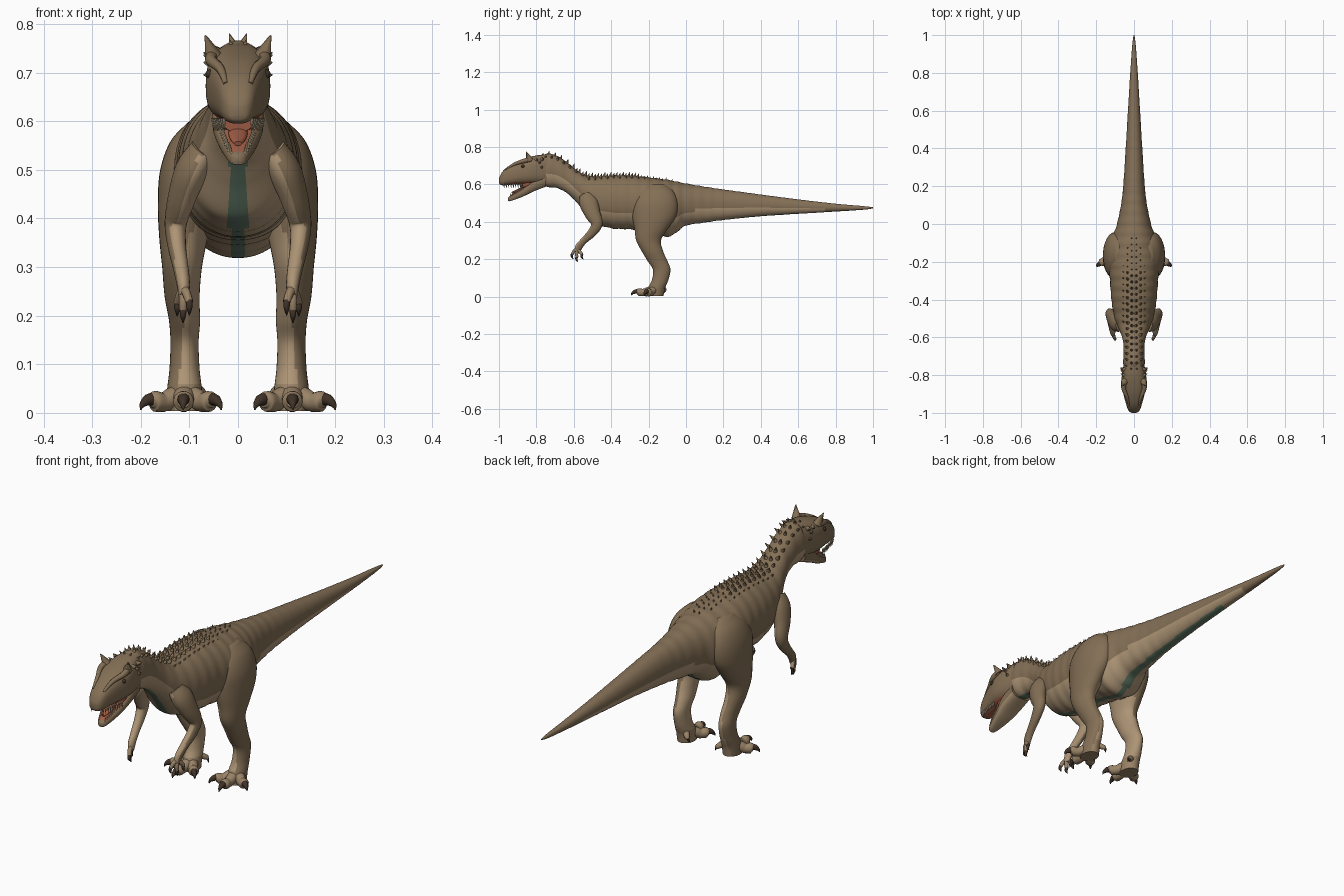
import bpy, bmesh, math
from mathutils import Vector

cube = bpy.data.objects.get("Cube")
if cube:
    bpy.data.objects.remove(cube, do_unlink=True)


def material(name, rgb):
    m = bpy.data.materials.new(name)
    m.use_nodes = True
    m.diffuse_color = (*rgb, 1)
    bsdf = m.node_tree.nodes["Principled BSDF"]
    bsdf.inputs["Base Color"].default_value = (*rgb, 1)
    bsdf.inputs["Roughness"].default_value = 0.8
    return m


BROWN, TAN, TEAL, RED, DARK, IVORY, MID = range(7)
MATS = [material("brown hide", (.23, .16, .092)), material("tan underside", (.42, .30, .18)),
        material("teal belly stripe", (.12, .19, .13)), material("red mouth", (.36, .11, .06)),
        material("dark claw", (.05, .032, .021)), material("ivory tooth", (.55, .44, .28)),
        material("dusty foot", (.32, .225, .135))]


def spline(pts, steps):
    """Smooth curve through tuples of any length."""
    out, last = [], len(pts) - 1
    for i in range(last):
        quad = zip(pts[max(i - 1, 0)], pts[i], pts[i + 1], pts[min(i + 2, last)])
        quad = list(quad)
        for k in range(steps):
            t = k / steps
            out.append([.5 * (2 * b + (c - a) * t + (2 * a - 5 * b + 4 * c - d) * t * t
                              + (3 * b - a - 3 * c + d) * t ** 3) for a, b, c, d in quad])
    return out + [list(pts[-1])]


def tube(bm, pts, sides=16, steps=6, axis=None, power=1, mat=0, ripple=0):
    """Loft through (x, y, z, side radius, other radius) stations."""
    pts = spline(pts, steps)
    rings = []
    for i, (x, y, z, ra, rb) in enumerate(pts):
        ahead, behind = pts[min(i + 1, len(pts) - 1)], pts[max(i - 1, 0)]
        t = Vector(axis) if axis else (Vector(ahead[:3]) - Vector(behind[:3])).normalized()
        side = Vector((1, 0, 0))
        side = (side - t * side.dot(t)).normalized()
        up = side.cross(t)
        swell = 1 + ripple * math.sin(y * 110)
        ring = []
        for k in range(sides):
            a = math.tau * k / sides
            c, s = math.cos(a), math.sin(a)
            c, s = (math.copysign(abs(v) ** power, v) for v in (c, s))
            ring.append(bm.verts.new(Vector((x, y, z)) + (side * c * ra + up * s * rb) * swell))
        rings.append(ring)
    faces = [bm.faces.new((r[k], r[(k + 1) % sides], q[(k + 1) % sides], q[k]))
             for r, q in zip(rings, rings[1:]) for k in range(sides)]
    faces += [bm.faces.new(rings[0]), bm.faces.new(rings[-1])]
    for f in faces:
        f.material_index = mat


def spike(bm, base, tip, r, mat=0, sides=7):
    base, tip = Vector(base), Vector(tip)
    d = tip - base
    mtx = d.to_track_quat('Z', 'Y').to_matrix().to_4x4()
    mtx.translation = (base + tip) / 2
    res = bmesh.ops.create_cone(bm, cap_ends=True, segments=sides, radius1=r, radius2=r * .1,
                                depth=d.length, matrix=mtx)
    for f in {f for v in res["verts"] for f in v.link_faces}:
        f.material_index = mat


def finish(name, bm, rule=None, mirror=False):
    bmesh.ops.recalc_face_normals(bm, faces=bm.faces)
    bm.normal_update()
    for f in bm.faces:
        f.smooth = True
        if rule:
            f.material_index = rule(f.calc_center_median(), f.normal)
    me = bpy.data.meshes.new(name)
    bm.to_mesh(me)
    bm.free()
    for m in MATS:
        me.materials.append(m)
    ob = bpy.data.objects.new(name, me)
    bpy.context.collection.objects.link(ob)
    if mirror:
        ob.modifiers.new("mirror", 'MIRROR')
    bpy.ops.object.select_all(action='DESELECT')
    ob.select_set(True)
    bpy.context.view_layer.objects.active = ob
    bpy.ops.object.shade_smooth_by_angle(angle=math.radians(50))


def at(prof, y):
    """Top, bottom and half width of a profile at y."""
    prof = sorted(prof)
    for a, b in zip(prof, prof[1:]):
        if a[0] <= y <= b[0]:
            t = (y - a[0]) / (b[0] - a[0])
            return [p + (q - p) * t for p, q in zip(a[1:], b[1:])]


def stations(prof):
    return [(0, y, (t + b) / 2, w, (t - b) / 2) for y, t, b, w in prof]


# Neck, trunk and tail: y, top, bottom, half width
BODY = [(-.80, .74, .60, .05), (-.74, .765, .587, .057), (-.68, .748, .578, .055),
        (-.62, .705, .54, .058), (-.56, .66, .475, .078), (-.5, .643, .40, .102),
        (-.4, .648, .366, .12), (-.3, .648, .36, .127), (-.2, .638, .345, .135),
        (-.1, .625, .32, .125), (-.05, .615, .345, .108), (0, .605, .38, .09),
        (.1, .588, .396, .069), (.2, .573, .41, .057), (.4, .546, .43, .044),
        (.6, .52, .443, .032), (.8, .497, .455, .02), (.95, .484, .465, .009), (1, .478, .472, .002)]


def body_rule(c, n):
    top, bot, w = at(BODY, c.y)
    t = (2 * c.z - top - bot) / (top - bot)
    if abs(c.x) < .018 and n.z < -.3 and c.y < .6:
        return TEAL
    return TAN if t < (-.42 if -.5 < c.y < .05 else -.22) and c.y < .75 else BROWN


bm = bmesh.new()
tube(bm, stations(BODY), 64, 10, (0, 1, 0), .95, ripple=.01)
finish("body", bm, body_rule)

# Skull and lower jaw, red inside the mouth
SKULL = [(-.74, .762, .60, .054), (-.80, .755, .60, .064), (-.85, .742, .60, .066),
         (-.90, .724, .60, .056), (-.95, .697, .597, .043), (-.98, .67, .595, .033),
         (-.995, .645, .60, .022), (-1, .632, .61, .01)]
JAW = [(-.75, .66, .588, .052), (-.82, .622, .56, .052), (-.87, .582, .536, .041),
       (-.92, .552, .517, .027), (-.945, .535, .51, .016), (-.952, .528, .514, .006)]
bm = bmesh.new()
tube(bm, stations(SKULL), 32, 5, (0, 1, 0), .72)
finish("skull", bm, lambda c, n: RED if n.z < -.7 and -.98 < c.y < -.8 else BROWN)
bm = bmesh.new()
tube(bm, stations(JAW), 32, 5, (0, 1, 0), .72)
finish("lower_jaw", bm, lambda c, n: RED if n.z > .6 and c.y > -.94 else
       TAN if n.z < -.4 else BROWN)
bm = bmesh.new()
tube(bm, [(0, -.80, .61, .045, .03), (0, -.85, .60, .042, .022), (0, -.885, .595, .03, .018)], mat=RED)
tube(bm, [(0, -.86, .585, .02, .01), (0, -.90, .567, .018, .008), (0, -.932, .554, .008, .005)], mat=RED)
finish("tongue_and_cheeks", bm)

# Teeth along both jaws
bm = bmesh.new()
for i in range(9):
    y = -.875 - .0125 * i
    w = at(SKULL, y)[2] * .84
    spike(bm, (w, y, .606), (w * .95, y + .004, .58), .0045, IVORY)
    y = -.872 - .0085 * i
    top, bot, w = at(JAW, y)
    spike(bm, (w * .84, y, top - .006), (w * .84, y + .003, top + .014), .0038, IVORY)
finish("teeth", bm, mirror=True)

# Brow horns, snout ridges and cheek knobs
bm = bmesh.new()
spike(bm, (.05, -.835, .73), (.067, -.855, .776), .02)
tube(bm, [(.052, -.83, .735, .014, .014), (.055, -.87, .725, .012, .012),
          (.036, -.92, .707, .009, .009), (.025, -.965, .677, .005, .005)], 10)
for y, z in ((-.77, .735), (-.785, .715), (-.80, .73), (-.775, .69)):
    spike(bm, (.05, y, z), (.071, y + .008, z + .006), .011)
finish("brow_horns", bm, mirror=True)

# Eyes and nostrils
bm = bmesh.new()
for (x, y, z), r in (((.058, -.872, .697), .009), ((.029, -.975, .648), .005)):
    res = bmesh.ops.create_uvsphere(bm, u_segments=12, v_segments=8, radius=r)
    bmesh.ops.translate(bm, verts=res["verts"], vec=(x, y, z))
finish("eyes_and_nostrils", bm, lambda c, n: DARK, mirror=True)

# Bony studs in rows down the neck and back
bm = bmesh.new()
for offset, first, count, size in ((.012, -.77, 22, .019), (.034, -.755, 20, .02), (.055, -.52, 10, .012)):
    for i in range(count):
        y = first + .033 * i
        top, bot, w = at(BODY, y)
        x = min(offset, w * .8)
        half = (top - bot) / 2
        z = (top + bot) / 2 + half * math.sqrt(1 - (x / w) ** 2)
        n = Vector((x / w ** 2, 0, (z - (top + bot) / 2) / half ** 2)).normalized()
        s = size * (1 if y < -.25 else .55)
        p = Vector((x, y, z))
        spike(bm, p - n * .006, p + n * s + Vector((0, s * .4, 0)), s * .5)
finish("back_studs", bm, mirror=True)

# Hind legs
bm = bmesh.new()
tube(bm, [(.07, -.16, .60, .03, .05), (.088, -.16, .56, .05, .095), (.1, -.165, .5, .06, .12),
          (.105, -.17, .43, .06, .117), (.112, -.187, .36, .05, .088), (.115, -.2, .30, .041, .066),
          (.115, -.178, .24, .036, .057), (.11, -.152, .19, .032, .053), (.11, -.13, .145, .029, .047),
          (.11, -.138, .09, .031, .044), (.11, -.158, .045, .036, .046), (.11, -.165, .004, .036, .045)],
     32, 6, (0, 0, 1))
finish("hind_legs", bm, lambda c, n: BROWN if n.x + (c.z - .22) * 3 > 0 else
       TAN if c.z > .06 else MID, mirror=True)

# Toes with hooked claws
bm = bmesh.new()
for dx, dy in ((-.052, -.058), (.002, -.088), (.062, -.04)):
    p = lambda k, z, r: (.11 + dx * k, -.165 + dy * k, z, r, r)
    tube(bm, [p(0, .034, .03), p(.4, .03, .023), p(.7, .022, .02), p(1, .024, .021), p(1.12, .022, .012)],
         14, mat=MID)
    tube(bm, [p(1, .028, .013), p(1.2, .027, .012), p(1.38, .018, .007), p(1.46, .006, .001)], 10, mat=DARK)
tube(bm, [(.09, -.13, .05, .014, .014), (.075, -.115, .04, .011, .011), (.068, -.112, .034, .007, .007)], 10, mat=MID)
spike(bm, (.069, -.112, .035), (.06, -.115, .018), .007, DARK)
finish("toes", bm, mirror=True)

# Arms
bm = bmesh.new()
tube(bm, [(.07, -.53, .54, .03, .04), (.095, -.52, .5, .034, .05), (.115, -.5, .445, .029, .042),
          (.128, -.477, .39, .023, .031), (.126, -.5, .345, .019, .024), (.118, -.545, .30, .016, .018),
          (.113, -.572, .268, .014, .019), (.111, -.58, .242, .011, .016)], 20)
finish("arms", bm, lambda c, n: BROWN if n.x - n.z * .3 + n.y * .5 + (c.z - .4) * 4 > 0 else TAN, mirror=True)

# Fingers with claws
bm = bmesh.new()
for x, y, z in ((.1, -.608, .228), (.113, -.583, .212), (.125, -.555, .226)):
    tube(bm, [(.112, -.578, .256, .01, .01), ((x + .112) / 2, (y - .586) / 2, z + .018, .009, .009),
              (x, y, z, .008, .008)], 10, mat=MID)
    tube(bm, [(x, y, z + .004, .007, .007), (x, y - .003, z - .012, .006, .006),
              (x, y + .006, z - .027, .001, .001)], 8, mat=DARK)
finish("fingers", bm, mirror=True)
